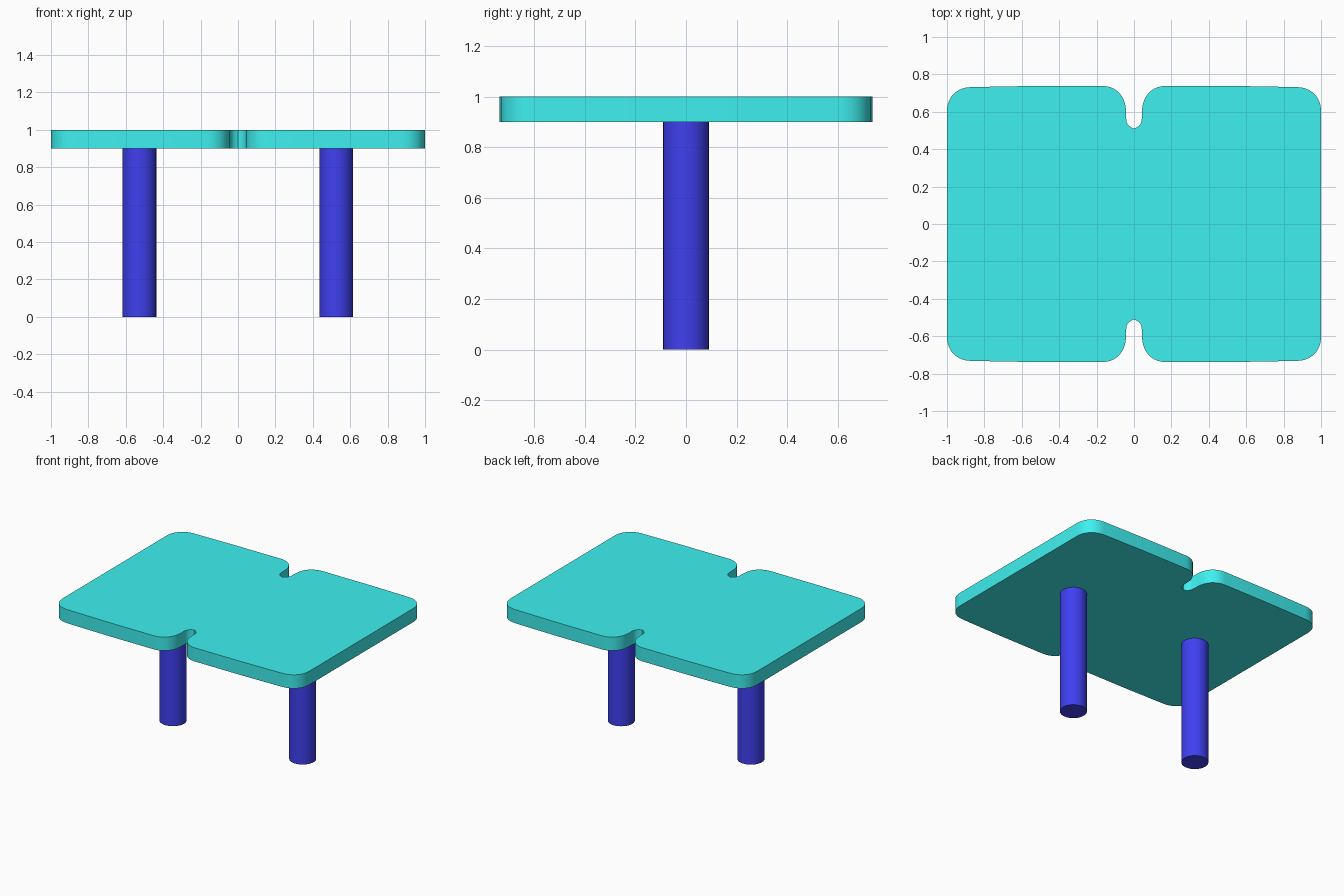
import bpy, bmesh
from mathutils import Vector
from mathutils.geometry import interpolate_bezier

if "Cube" in bpy.data.objects:
    bpy.data.objects.remove(bpy.data.objects["Cube"])


def material(name, color):
    m = bpy.data.materials.new(name)
    m.diffuse_color = color
    m.use_nodes = True
    m.node_tree.nodes["Principled BSDF"].inputs["Base Color"].default_value = m.diffuse_color
    return m


def corner(start, tip, end, n=10):
    """Rounded corner from start to end, pulled towards tip."""
    a, t, b = (Vector((*p, 0)) for p in (start, tip, end))
    pts = interpolate_bezier(a, a.lerp(t, 0.6), b.lerp(t, 0.6), b, n)
    return [(p.x, p.y) for p in pts]


def smooth(obj, mat):
    obj.data.materials.append(mat)
    bpy.ops.object.select_all(action='DESELECT')
    obj.select_set(True)
    bpy.context.view_layer.objects.active = obj
    bpy.ops.object.shade_smooth_by_angle(angle=0.6)


cyan = material("cyan", (0.05, 0.87, 0.87, 1))
blue = material("blue", (0.05, 0.05, 0.87, 1))

# Table top: one quarter of the outline, mirrored to all four quadrants
quarter = [(1.0, 0.0)]
quarter += corner((1.0, 0.61), (0.995, 0.73), (0.87, 0.732))
quarter += [(0.54, 0.738)]
quarter += corner((0.17, 0.738), (0.055, 0.738), (0.044, 0.62))
quarter += corner((0.041, 0.55), (0.036, 0.52), (0.0, 0.51), 5)
half = quarter + [(-x, y) for x, y in reversed(quarter[:-1])]
outline = half + [(x, -y) for x, y in reversed(half[1:-1])]

bm = bmesh.new()
base = bm.faces.new([bm.verts.new((x, y, 0.9)) for x, y in outline])
top = bmesh.ops.extrude_face_region(bm, geom=[base], use_keep_orig=True)
bmesh.ops.translate(bm, vec=(0, 0, 0.1),
                    verts=[v for v in top["geom"] if isinstance(v, bmesh.types.BMVert)])
bmesh.ops.recalc_face_normals(bm, faces=bm.faces)
mesh = bpy.data.meshes.new("table_top")
bm.to_mesh(mesh)
bm.free()
table_top = bpy.data.objects.new("table_top", mesh)
bpy.context.collection.objects.link(table_top)
smooth(table_top, cyan)

# Two round legs
for name, x in (("left_leg", -0.527), ("right_leg", 0.525)):
    bpy.ops.mesh.primitive_cylinder_add(vertices=32, radius=0.09, depth=0.9,
                                        location=(x, 0, 0.45))
    leg = bpy.context.object
    leg.name = name
    smooth(leg, blue)
